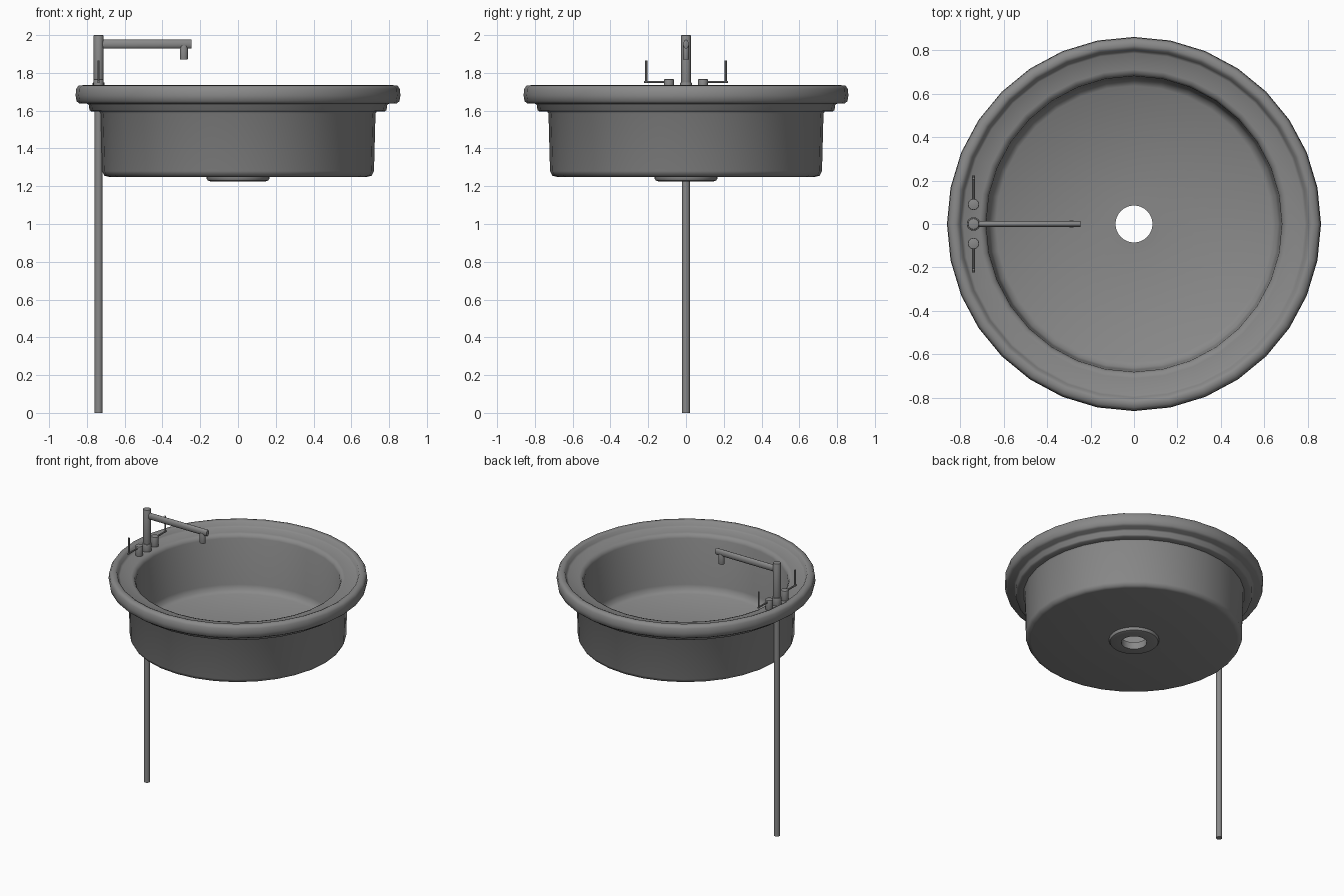
import bpy, bmesh, math
from mathutils import Matrix, Vector

cube = bpy.data.objects.get("Cube")
if cube:
    bpy.data.objects.remove(cube, do_unlink=True)

grey = bpy.data.materials.new("grey metal")
grey.use_nodes = True
COLOR = (0.25, 0.25, 0.25, 1)
grey.diffuse_color = COLOR
grey.node_tree.nodes["Principled BSDF"].inputs["Base Color"].default_value = COLOR


def finish(name, bm, angle):
    bmesh.ops.recalc_face_normals(bm, faces=bm.faces)
    mesh = bpy.data.meshes.new(name)
    bm.to_mesh(mesh)
    bm.free()
    obj = bpy.data.objects.new(name, mesh)
    bpy.context.collection.objects.link(obj)
    mesh.materials.append(grey)
    bpy.ops.object.select_all(action='DESELECT')
    obj.select_set(True)
    bpy.context.view_layer.objects.active = obj
    bpy.ops.object.shade_smooth_by_angle(angle=math.radians(angle))
    return obj


def lathe(name, profile, sides=32, angle=50):
    """Closed (radius, height) profile turned around the z axis."""
    bm = bmesh.new()
    rings = []
    for i in range(sides):
        a = math.tau * i / sides
        rings.append([bm.verts.new((r * math.cos(a), r * math.sin(a), z)) for r, z in profile])
    n = len(profile)
    for i in range(sides):
        a, b = rings[i], rings[(i + 1) % sides]
        for j in range(n):
            k = (j + 1) % n
            bm.faces.new((a[j], b[j], b[k], a[k]))
    return finish(name, bm, angle)


def rod(name, start, end, radius, sides=16, bevel=0.0, squash=1.0):
    """Capped cylinder between two points; squash narrows it along world y."""
    start, end = Vector(start), Vector(end)
    axis = end - start
    bm = bmesh.new()
    bmesh.ops.create_cone(bm, cap_ends=True, segments=sides, radius1=radius,
                          radius2=radius, depth=axis.length)
    if bevel:
        rims = [e for e in bm.edges if abs(e.verts[0].co.z - e.verts[1].co.z) < 1e-5]
        bmesh.ops.bevel(bm, geom=rims, offset=bevel, segments=2, affect='EDGES', profile=0.5)
    turn = Vector((0, 0, 1)).rotation_difference(axis).to_matrix().to_4x4()
    place = Matrix.Translation((start + end) / 2) @ Matrix.Diagonal((1, squash, 1, 1)) @ turn
    bmesh.ops.transform(bm, matrix=place, verts=bm.verts)
    return finish(name, bm, 40)


# Basin shell: underside, outer wall, stepped collar, rim, deck, inner wall, floor
lathe("basin", [
    (0.11, 1.25), (0.685, 1.25), (0.708, 1.256), (0.72, 1.28), (0.728, 1.585),
    (0.735, 1.595), (0.775, 1.595), (0.786, 1.602), (0.79, 1.63), (0.80, 1.638),
    (0.84, 1.638), (0.855, 1.65), (0.86, 1.68), (0.857, 1.715), (0.845, 1.732),
    (0.82, 1.735), (0.805, 1.728), (0.797, 1.705), (0.785, 1.695),
    (0.71, 1.695), (0.69, 1.688), (0.68, 1.665), (0.672, 1.33),
    (0.662, 1.295), (0.635, 1.277), (0.11, 1.272)])

# Drain fitting with an open centre
lathe("drain", [
    (0.085, 1.225), (0.145, 1.225), (0.16, 1.23), (0.166, 1.24), (0.166, 1.252),
    (0.12, 1.252), (0.12, 1.276), (0.085, 1.276)], angle=40)

# Supply pipe and tap column
TAP_X = -0.738
rod("supply_pipe", (TAP_X, 0, 0), (TAP_X, 0, 1.70), 0.021)
rod("tap_collar", (TAP_X, 0, 1.68), (TAP_X, 0, 1.75), 0.031, bevel=0.004)
rod("tap_column", (TAP_X, 0, 1.68), (TAP_X, 0, 2.0), 0.026, bevel=0.004)

# Oval spout and its nozzle
rod("spout", (TAP_X, 0, 1.952), (-0.245, 0, 1.952), 0.024, bevel=0.003, squash=0.6)
rod("nozzle", (-0.287, 0, 1.87), (-0.287, 0, 1.945), 0.021, bevel=0.003, squash=0.8)

# Pair of handles
for side, s in (("back", 1), ("front", -1)):
    rod(side + "_handle_base", (TAP_X, s * 0.09, 1.68), (TAP_X, s * 0.09, 1.767), 0.026, bevel=0.004)
    rod(side + "_handle_arm", (TAP_X, s * 0.09, 1.752), (TAP_X, s * 0.222, 1.752), 0.006, sides=8)
    rod(side + "_handle_lever", (TAP_X, s * 0.21, 1.747), (TAP_X, s * 0.21, 1.866), 0.006, sides=8)
